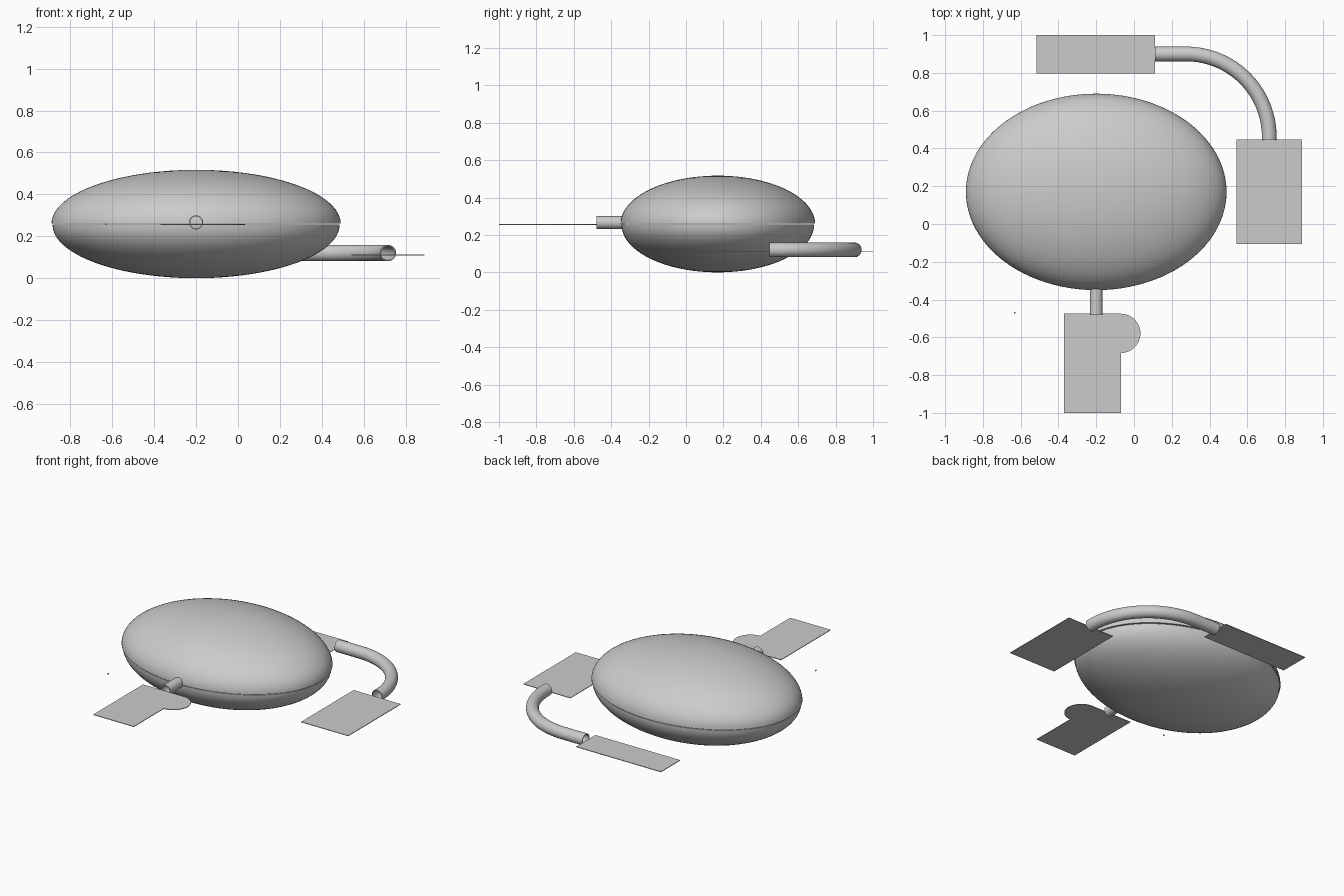
import bpy, bmesh
from math import pi, cos, sin
from mathutils import Vector

if "Cube" in bpy.data.objects:
    bpy.data.objects.remove(bpy.data.objects["Cube"])


def finish(name, bm, smooth=True):
    bmesh.ops.recalc_face_normals(bm, faces=bm.faces[:])
    me = bpy.data.meshes.new(name)
    bm.to_mesh(me)
    bm.free()
    ob = bpy.data.objects.new(name, me)
    bpy.context.collection.objects.link(ob)
    if smooth:
        bpy.ops.object.select_all(action='DESELECT')
        ob.select_set(True)
        bpy.context.view_layer.objects.active = ob
        bpy.ops.object.shade_smooth_by_angle(angle=pi / 6)
    return ob


def dome(name, sign, rx, ry, rz, z):
    """Half ellipsoid closed at its rim."""
    bm = bmesh.new()
    bmesh.ops.create_uvsphere(bm, u_segments=96, v_segments=48, radius=1)
    cut = bmesh.ops.bisect_plane(bm, geom=bm.verts[:] + bm.edges[:] + bm.faces[:],
                                 plane_co=(0, 0, 0), plane_no=(0, 0, -sign), clear_outer=True)
    bmesh.ops.holes_fill(bm, edges=[e for e in bm.edges if e.is_boundary])
    for v in bm.verts:
        v.co = Vector((v.co.x * rx - 0.2, v.co.y * ry + 0.17, v.co.z * rz + z))
    return finish(name, bm)


def pipe(name, path, radius, wall=0.006, sides=32):
    """Hollow open-ended pipe following a path in the horizontal plane."""
    bm = bmesh.new()
    outer, inner = [], []
    for i, p in enumerate(path):
        t = (path[min(i + 1, len(path) - 1)] - path[max(i - 1, 0)]).normalized()
        side = t.cross(Vector((0, 0, 1)))
        for rings, r in ((outer, radius), (inner, radius - wall)):
            rings.append([bm.verts.new(p + side * r * cos(2 * pi * k / sides)
                                       + Vector((0, 0, r * sin(2 * pi * k / sides))))
                          for k in range(sides)])
    loops = outer + inner[::-1]
    for a, b in zip(loops, loops[1:] + loops[:1]):
        for k in range(sides):
            n = (k + 1) % sides
            bm.faces.new((a[k], a[n], b[n], b[k]))
    return finish(name, bm)


def plate(name, outline, z, thick=0.004):
    """Thin flat sheet with the given outline."""
    bm = bmesh.new()
    face = bm.faces.new([bm.verts.new((x, y, z - thick / 2)) for x, y in outline])
    ext = bmesh.ops.extrude_face_region(bm, geom=[face], use_keep_orig=True)
    for v in ext['geom']:
        if isinstance(v, bmesh.types.BMVert):
            v.co.z += thick
    return finish(name, bm, False)


def rect(x0, x1, y0, y1):
    return [(x0, y0), (x1, y0), (x1, y1), (x0, y1)]


# body halves, upper one slightly overhanging the seam
dome("upper_shell", 1, 0.69, 0.52, 0.257, 0.26)
dome("lower_shell", -1, 0.685, 0.515, 0.255, 0.255)

# front sheet with a rounded tab on its right side
tab = [(-0.07 + 0.104 * cos(a), -0.579 + 0.104 * sin(a))
       for a in (-pi / 2 + pi * i / 24 for i in range(25))]
plate("front_plate", [(-0.37, -1.0), (-0.07, -1.0)] + tab + [(-0.37, -0.475)], 0.256)

# side and back sheets
plate("right_plate", rect(0.542, 0.89, -0.107, 0.447), 0.11)
plate("back_plate", rect(-0.515, 0.112, 0.797, 1.0), 0.11)

# short front pipe
pipe("front_pipe", [Vector((-0.2, y, 0.266)) for y in (-0.478, -0.33)], 0.034)

# bent pipe joining the back and right sheets
bend = [Vector((0.11, 0.9, 0.12)), Vector((0.19, 0.9, 0.12))]
bend += [Vector((0.277 + 0.439 * sin(a), 0.461 + 0.439 * cos(a), 0.12))
         for a in (pi / 2 * i / 32 for i in range(33))]
bend.append(Vector((0.716, 0.446, 0.12)))
pipe("bent_pipe", bend, 0.039)

# tiny loose marker
plate("marker", rect(-0.634, -0.628, -0.473, -0.467), 0.258, 0.008)
